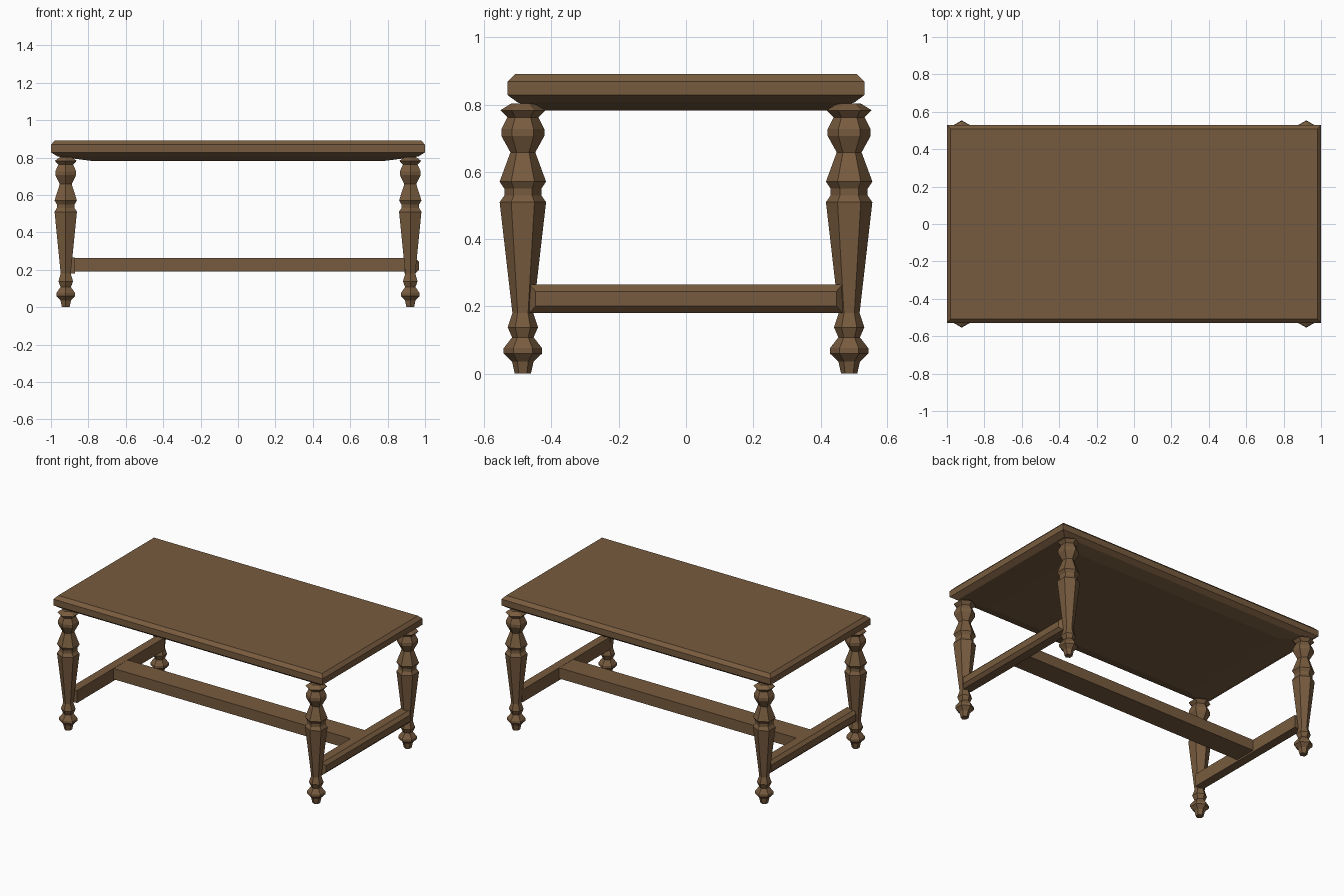
import bpy, bmesh, math

if "Cube" in bpy.data.objects:
    bpy.data.objects.remove(bpy.data.objects["Cube"])

wood = bpy.data.materials.new("brown wood")
wood.diffuse_color = (0.185, 0.105, 0.049, 1)
wood.use_nodes = True
wood.node_tree.nodes["Principled BSDF"].inputs["Base Color"].default_value = wood.diffuse_color


def loft(name, rings, to_world=lambda p: p):
    """Skin a stack of equal-length rings and cap both ends."""
    bm = bmesh.new()
    vs = [[bm.verts.new(to_world(p)) for p in ring] for ring in rings]
    n = len(vs[0])
    for a, b in zip(vs, vs[1:]):
        for i in range(n):
            j = (i + 1) % n
            bm.faces.new((a[i], a[j], b[j], b[i]))
    bm.faces.new(vs[0][::-1])
    bm.faces.new(vs[-1])
    bmesh.ops.recalc_face_normals(bm, faces=bm.faces)
    me = bpy.data.meshes.new(name)
    bm.to_mesh(me)
    bm.free()
    me.materials.append(wood)
    ob = bpy.data.objects.new(name, me)
    bpy.context.collection.objects.link(ob)
    return ob


def rect(hx, hy, z):
    return [(-hx, -hy, z), (hx, -hy, z), (hx, hy, z), (-hx, hy, z)]


def hexagon(r, z, cx, cy):
    return [(cx + r * math.cos(a), cy + r * math.sin(a), z)
            for a in (math.radians(30 + 60 * k) for k in range(6))]


# Table top: chamfered slab with shallow sloped underside
loft("table_top", [rect(0.78, 0.42, 0.782), rect(0.965, 0.50, 0.806),
                   rect(1.0, 0.53, 0.828), rect(1.0, 0.53, 0.869),
                   rect(0.98, 0.508, 0.891)])

# Turned six-sided legs: (radius, height)
profile = [(0.024, 0), (0.032, 0.036), (0.057, 0.06), (0.057, 0.076),
           (0.032, 0.108), (0.045, 0.138), (0.031, 0.18), (0.069, 0.51),
           (0.055, 0.53), (0.055, 0.55), (0.069, 0.571), (0.037, 0.658),
           (0.064, 0.707), (0.064, 0.727), (0.046, 0.762), (0.067, 0.783),
           (0.035, 0.803)]
for sx, side in ((-1, "left"), (1, "right")):
    for sy, end in ((-1, "front"), (1, "back")):
        loft(f"{end}_{side}_leg",
             [hexagon(r, z, sx * 0.921, sy * 0.485) for r, z in profile])

# End stretchers with a chamfered outer face
for s, cx, side in ((-1, -0.91, "left"), (1, 0.928, "right")):
    loft(f"{side}_stretcher",
         [rect(0.465, 0.042, -0.039), rect(0.465, 0.042, 0.019),
          rect(0.447, 0.022, 0.039)],
         lambda p, s=s, cx=cx: (cx + s * p[2], p[0], 0.223 + p[1]))

# Long centre stretcher
loft("centre_stretcher", [rect(0.89, 0.075, 0.192), rect(0.89, 0.075, 0.264)])
